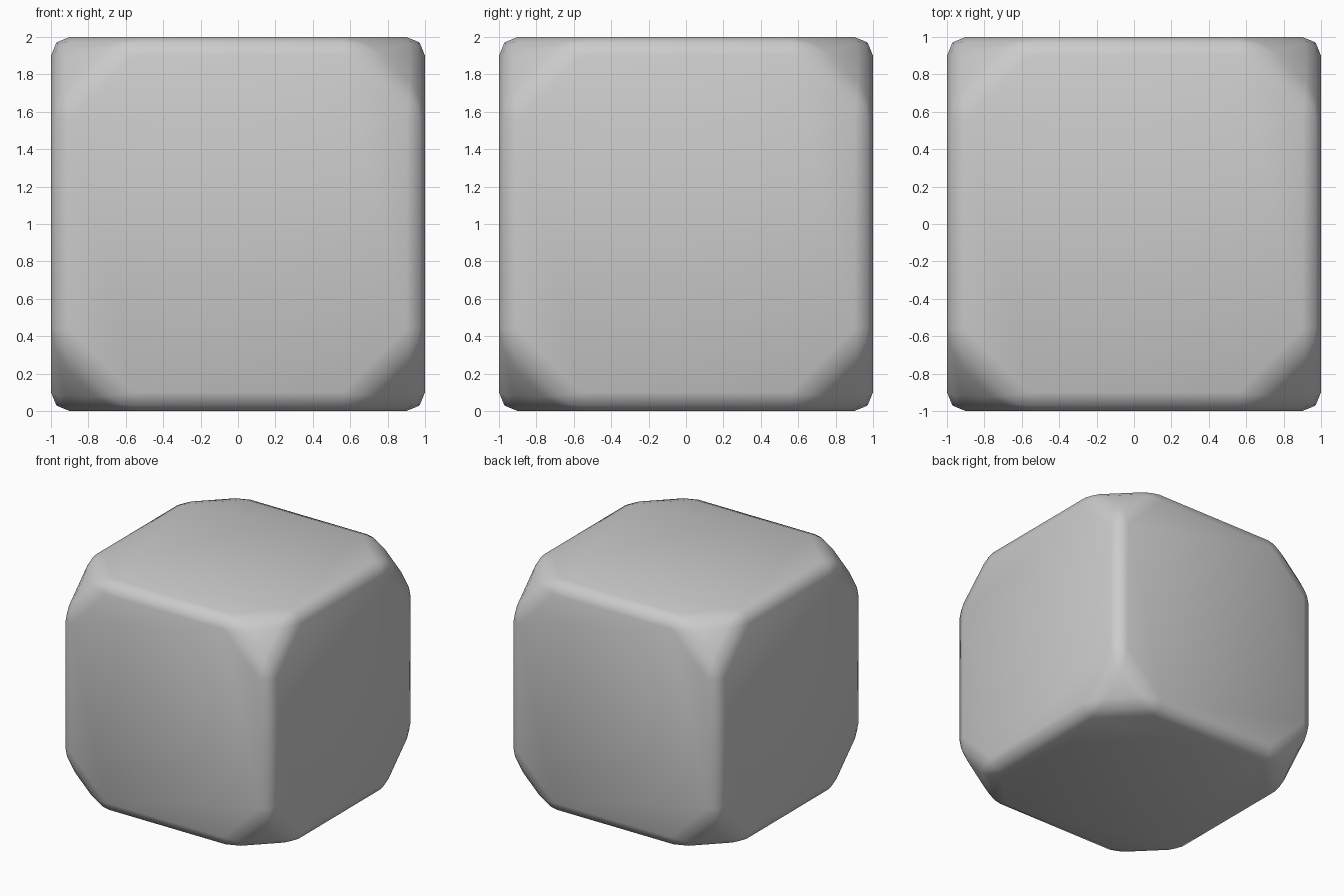
import bpy, bmesh

if "Cube" in bpy.data.objects:
    bpy.data.objects.remove(bpy.data.objects["Cube"])

CORNER_CUT = 0.4   # distance along each cube edge removed at the corners
EDGE_ROUND = 0.1   # width of the rounding on every edge

# Cube with its eight corners cut off
bm = bmesh.new()
bmesh.ops.create_cube(bm, size=2)
bmesh.ops.bevel(bm, geom=bm.verts[:], offset=CORNER_CUT, offset_type='OFFSET',
                affect='VERTICES', segments=1, profile=0.5)

# Two-step rounding on all edges
bmesh.ops.bevel(bm, geom=bm.edges[:], offset=EDGE_ROUND, offset_type='OFFSET',
                affect='EDGES', segments=2, profile=0.5)
bmesh.ops.translate(bm, vec=(0, 0, 1), verts=bm.verts)
bmesh.ops.recalc_face_normals(bm, faces=bm.faces)

# Smooth shading throughout
for f in bm.faces:
    f.smooth = True
mesh = bpy.data.meshes.new("rounded_block")
bm.to_mesh(mesh)
bm.free()
block = bpy.data.objects.new("rounded_block", mesh)
bpy.context.collection.objects.link(block)
